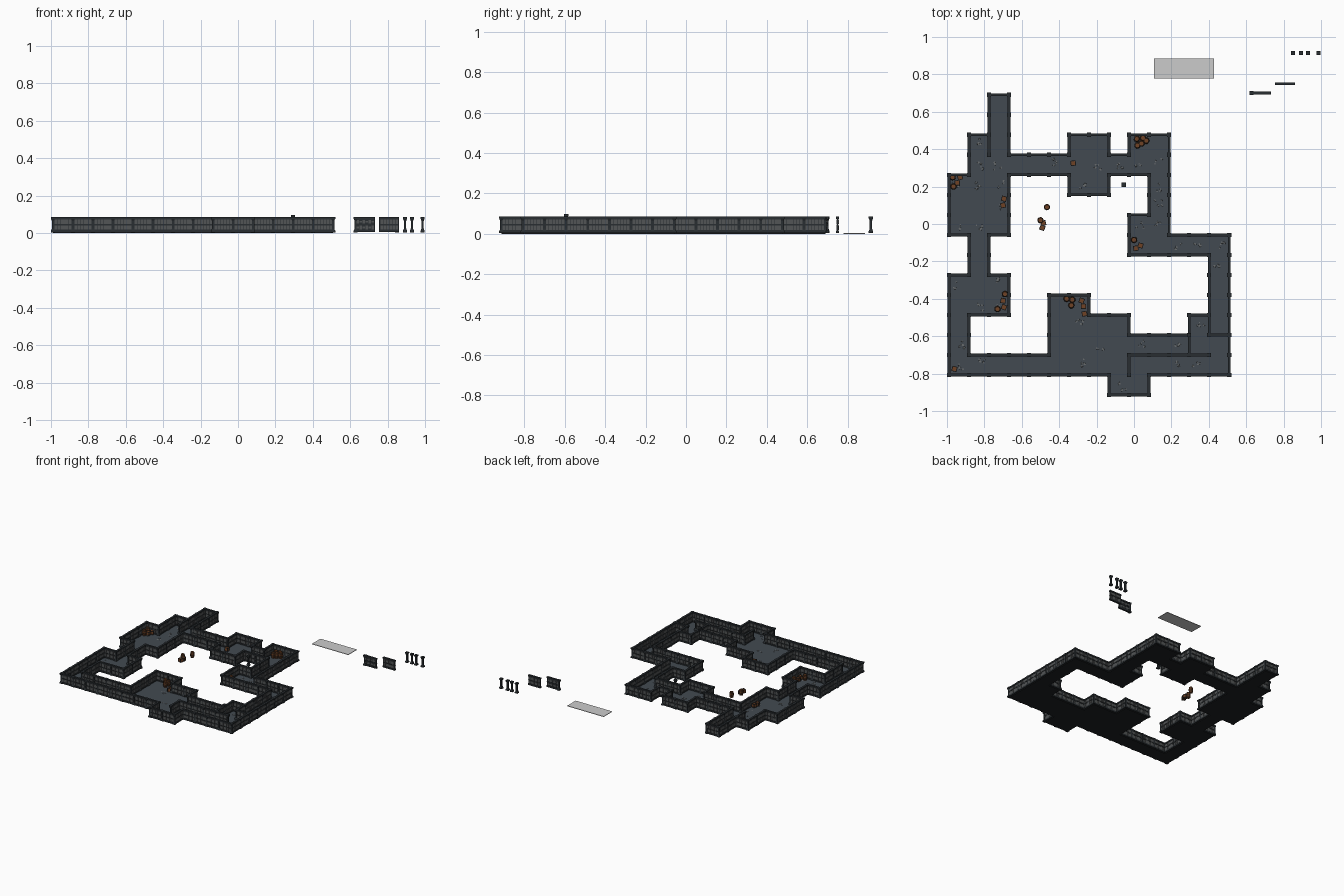
import bpy, bmesh, math, random
from mathutils import Matrix, Vector

if "Cube" in bpy.data.objects:
    bpy.data.objects.remove(bpy.data.objects["Cube"])

random.seed(4)
S, X0, Y0 = 0.107, -0.989, -0.914        # grid module and origin
FLOOR, TOP = 0.007, 0.085


def material(name, rgb):
    m = bpy.data.materials.new(name)
    m.diffuse_color = (*rgb, 1)
    m.use_nodes = True
    m.node_tree.nodes["Principled BSDF"].inputs["Base Color"].default_value = m.diffuse_color
    return m


STONE = material("dark_stone", (0.022, 0.027, 0.031))
BRICK = material("brick_grey", (0.085, 0.09, 0.092))
SLATE = material("floor_slate", (0.055, 0.068, 0.083))
UNDER = material("floor_underside", (0.012, 0.014, 0.016))
RUBBLE = material("worn_tile", (0.14, 0.15, 0.155))
WOOD = material("wood", (0.16, 0.055, 0.018))
IRON = material("iron_band", (0.03, 0.025, 0.022))


def box(bm, c, size, mat=0, rot=0):
    m = Matrix.Translation(c) @ Matrix.Rotation(rot, 4, 'Z') @ Matrix.Diagonal((*size, 1))
    vs = bmesh.ops.create_cube(bm, size=1, matrix=m)['verts']
    for f in {f for v in vs for f in v.link_faces}:
        f.material_index = mat


def to_mesh(name, bm, mats):
    me = bpy.data.meshes.new(name)
    bm.to_mesh(me)
    bm.free()
    for m in mats:
        me.materials.append(m)
    return me


def place(name, me, loc, rot=(0, 0, 0)):
    ob = bpy.data.objects.new(name, me)
    ob.location, ob.rotation_euler = loc, rot
    bpy.context.collection.objects.link(ob)
    return ob


def lathe(bm, profile, n, start=0.0, mats=None):
    rings = [[bm.verts.new((r * math.cos(start + 2 * math.pi * k / n),
                            r * math.sin(start + 2 * math.pi * k / n), z)) for k in range(n)]
             for r, z in profile]
    for a in range(len(rings) - 1):
        for k in range(n):
            f = bm.faces.new((rings[a][k], rings[a][(k + 1) % n],
                              rings[a + 1][(k + 1) % n], rings[a + 1][k]))
            f.material_index = mats[a] if mats else 0
    bm.faces.new(rings[0][::-1])
    bm.faces.new(rings[-1])


# wall panel: core, trims, two brick courses on both faces
def wall_mesh(name, jagged=False):
    bm = bmesh.new()
    box(bm, (0, 0, 0.044), (S, 0.006, 0.074))
    for z, h, t in ((0.011, 0.012, 0.015), (0.0445, 0.005, 0.010), (0.0795, 0.011, 0.015)):
        box(bm, (0, 0, z), (S, t, h))
    n = 6
    for row, z in enumerate((0.0295, 0.0605)):
        for k in range(n):
            x = (k + 0.5 - n / 2) * (S - 0.012) / n
            h = 0.022
            if jagged:
                h = 0.020 if (k + row) % 2 else 0.010
            for side in (-1, 1):
                d = random.uniform(0.002, 0.0035)
                box(bm, (x, side * (0.003 + d / 2), z), (0.0135, d, h), 1)
    return to_mesh(name, bm, (STONE, BRICK))


# square pillar with stepped foot and head
def pillar_mesh():
    bm = bmesh.new()
    q = math.sqrt(2)
    half = [(0.011, 0.004), (0.011, 0.013), (0.0085, 0.017), (0.006, 0.025)]
    prof = half + [(r, 0.089 - z) for r, z in half[::-1]]
    lathe(bm, [(r * q, z) for r, z in prof], 4, math.pi / 4)
    return to_mesh("pillar", bm, (STONE,))


def barrel_mesh():
    bm = bmesh.new()
    prof = [(0.013, 0), (0.0145, 0.006), (0.015, 0.009), (0.017, 0.02), (0.017, 0.024),
            (0.015, 0.035), (0.0145, 0.038), (0.013, 0.044), (0.011, 0.044), (0.011, 0.041)]
    lathe(bm, prof, 10, 0, (0, 1, 0, 1, 0, 1, 0, 1, 0))
    return to_mesh("barrel", bm, (WOOD, IRON))


# crate with edge battens
def crate_mesh():
    bm = bmesh.new()
    s, t = 0.028, 0.004
    box(bm, (0, 0, s / 2), (s - t, s - t, s - t))
    for a in (-1, 1):
        for b in (-1, 1):
            u, v = a * (s - t) / 2, b * (s - t) / 2
            box(bm, (u, v, s / 2), (t, t, s), 1)
            box(bm, (0, u, s / 2 + v), (s, t, t), 1)
            box(bm, (u, 0, s / 2 + v), (t, s, t), 1)
    return to_mesh("crate", bm, (WOOD, IRON))


wall, broken = wall_mesh("wall_panel"), wall_mesh("jagged_wall_panel", True)
pillar, barrel, crate = pillar_mesh(), barrel_mesh(), crate_mesh()

# rooms and corridors as cell rectangles: first column, last column, first row, last row
ROOMS = [(2, 2, 11, 14), (1, 1, 11, 12), (2, 5, 11, 11), (0, 2, 8, 10), (1, 1, 6, 7),
         (0, 2, 4, 5), (0, 0, 1, 3), (0, 4, 1, 1), (5, 8, 1, 3), (5, 6, 4, 4), (8, 9, 0, 0),
         (9, 13, 1, 1), (9, 11, 2, 2), (12, 12, 2, 3), (13, 13, 2, 7), (11, 12, 7, 7),
         (9, 10, 7, 8), (10, 10, 9, 10), (9, 10, 11, 12), (8, 8, 11, 11), (6, 7, 10, 12)]
cells = {(i, j) for a, b, c, d in ROOMS for i in range(a, b + 1) for j in range(c, d + 1)}

# walls on the outline, plus partitions: (column, row, runs along y?)
edges = {(9, 1, True), (12, 2, True), (2, 12, True), (13, 3, False), (13, 3, True)}
edges |= {(i, 2, False) for i in range(9, 13)}
for i, j in cells:
    for di, dj in ((1, 0), (-1, 0), (0, 1), (0, -1)):
        if (i + di, j + dj) not in cells:
            edges.add((i + max(di, 0), j + max(dj, 0), di != 0))
posts = set()
for i, j, along in sorted(edges):
    x, y = X0 + i * S, Y0 + j * S
    if along:
        place("wall", wall, (x, y + S / 2, 0), (0, 0, math.pi / 2))
        posts |= {(i, j), (i, j + 1)}
    else:
        place("wall", wall, (x + S / 2, y, 0))
        posts |= {(i, j), (i + 1, j)}
for i, j in sorted(posts):
    place("pillar", pillar, (X0 + i * S, Y0 + j * S, 0))

# floor slab: one tile per cell, welded, dark underneath
bm = bmesh.new()
for i, j in sorted(cells):
    x, y = X0 + i * S, Y0 + j * S
    bm.faces.new([bm.verts.new((x + a * S, y + b * S, FLOOR)) for a, b in ((0, 0), (1, 0), (1, 1), (0, 1))])
bmesh.ops.remove_doubles(bm, verts=bm.verts, dist=1e-4)
ext = bmesh.ops.extrude_face_region(bm, geom=bm.faces[:], use_keep_orig=True)
for v in ext['geom']:
    if isinstance(v, bmesh.types.BMVert):
        v.co.z = 0
bmesh.ops.recalc_face_normals(bm, faces=bm.faces)
bm.normal_update()
for f in bm.faces:
    f.material_index = 0 if f.calc_center_median().z > FLOOR - 1e-4 else 1
place("floor", to_mesh("floor", bm, (SLATE, UNDER)), (0, 0, 0))

# worn tile patches scattered over the floor
bm = bmesh.new()
for i, j in sorted(cells):
    if random.random() > 0.55:
        continue
    cx, cy = X0 + (i + random.uniform(.35, .65)) * S, Y0 + (j + random.uniform(.35, .65)) * S
    for k in range(4):
        r = random.uniform(0.005, 0.009)
        m = Matrix.Translation((cx + random.uniform(-.02, .02), cy + random.uniform(-.02, .02), FLOOR + 0.001))
        bmesh.ops.create_cone(bm, cap_ends=True, segments=6, radius1=r, radius2=r * 0.9, depth=0.002,
                              matrix=m @ Matrix.Rotation(random.random() * 3, 4, 'Z') @ Matrix.Diagonal((1, 0.7, 1, 1)))
place("worn_tiles", to_mesh("worn_tiles", bm, (RUBBLE,)), (0, 0, 0))

# barrels and crates
BARRELS = [(0.015, 0.455), (0.048, 0.46), (0.066, 0.445), (0.018, 0.42), (0.04, 0.43), (-0.465, 0.09),
           (-0.965, 0.2), (-0.97, 0.25), (-0.69, -0.375), (-0.73, -0.455), (-0.36, -0.4),
           (-0.33, -0.405), (-0.335, -0.435), (0.0, -0.085), (-0.5, 0.02)]
CRATES = [(-0.695, 0.135), (-0.70, 0.10), (-0.93, 0.25), (-0.945, 0.22), (-0.70, -0.41),
          (-0.695, -0.445), (-0.28, -0.41), (-0.27, -0.44), (-0.265, -0.48), (0.01, -0.13),
          (0.035, -0.115), (-0.485, 0.005), (-0.49, -0.02), (-0.325, 0.325), (-0.96, -0.775)]
for x, y in BARRELS:
    place("barrel", barrel, (x, y, FLOOR), (0, 0, random.random()))
for x, y in CRATES:
    place("crate", crate, (x, y, FLOOR), (0, 0, random.uniform(-0.4, 0.4)))

# loose spare pieces beside the maze
place("spare_jagged_wall", broken, (0.68, 0.70, 0))
place("spare_wall", wall, (0.808, 0.75, 0))
place("spare_wall_post", pillar, (0.629, 0.70, 0))
for x in (0.85, 0.893, 0.93, 0.987):
    place("spare_pillar", pillar, (x, 0.915, 0))
place("lone_pillar", pillar, (-0.055, 0.21, 0))
place("raised_pillar", pillar, (X0 + 12 * S, Y0 + 3 * S, 0.012))
bm = bmesh.new()
for k in range(3):
    box(bm, (0.106 + (k + 0.5) * S, 0.832, 0.002), (S, S, 0.004))
place("spare_floor_tiles", to_mesh("spare_floor_tiles", bm, ()), (0, 0, 0))
